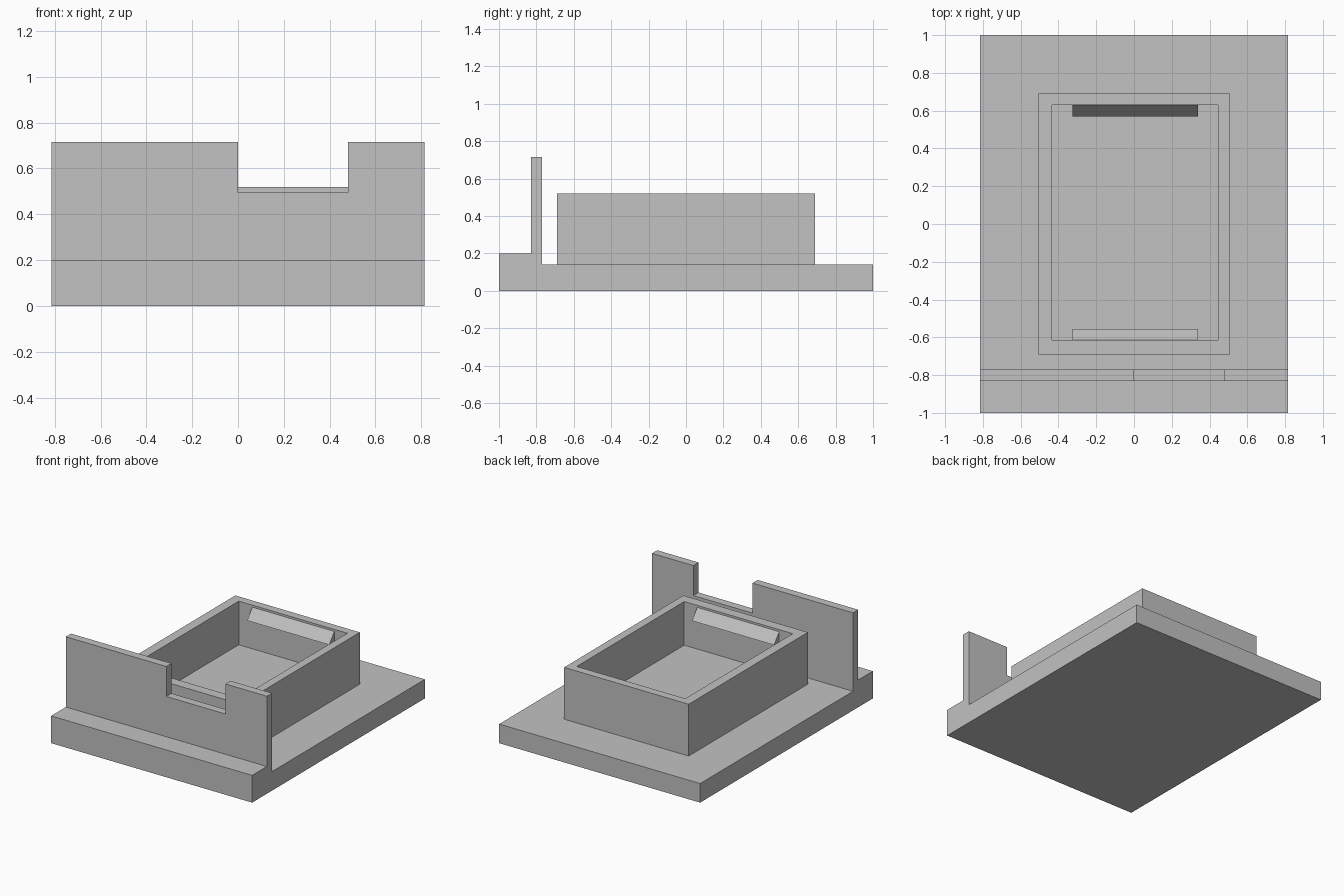
import bpy
import bmesh
from mathutils import Vector

default = bpy.data.objects.get("Cube")
if default:
    bpy.data.objects.remove(default, do_unlink=True)

grey = bpy.data.materials.new("plain_grey")
grey.use_nodes = True
colour = (0.54, 0.54, 0.54, 1)
grey.diffuse_color = colour
grey.node_tree.nodes["Principled BSDF"].inputs["Base Color"].default_value = colour


def finish(name, bm):
    """Turn a bmesh into a flat shaded grey object."""
    bmesh.ops.recalc_face_normals(bm, faces=bm.faces)
    mesh = bpy.data.meshes.new(name)
    bm.to_mesh(mesh)
    bm.free()
    mesh.materials.append(grey)
    obj = bpy.data.objects.new(name, mesh)
    bpy.context.collection.objects.link(obj)


def prism(name, points, sweep):
    """Sweep a closed outline along a vector."""
    bm = bmesh.new()
    face = bm.faces.new([bm.verts.new(p) for p in points])
    made = bmesh.ops.extrude_face_region(bm, geom=[face], use_keep_orig=True)["geom"]
    moved = [v for v in made if isinstance(v, bmesh.types.BMVert)]
    bmesh.ops.translate(bm, verts=moved, vec=Vector(sweep))
    finish(name, bm)


HALF_W = 0.815
WALL_FRONT, WALL_BACK = -0.83, -0.77
PLATE_TOP, STEP_TOP, RIM = 0.14, 0.2, 0.52

# Base plate with the raised step along the front
base = [(-1, 0), (1, 0), (1, PLATE_TOP), (WALL_FRONT, PLATE_TOP),
        (WALL_FRONT, STEP_TOP), (-1, STEP_TOP)]
prism("base_plate", [(-HALF_W, y, z) for y, z in base], (2 * HALF_W, 0, 0))

# Thin front wall with a notch in its top edge
wall = [(-HALF_W, PLATE_TOP), (HALF_W, PLATE_TOP), (HALF_W, 0.715), (0.48, 0.715),
        (0.48, 0.495), (0, 0.495), (0, 0.715), (-HALF_W, 0.715)]
prism("front_wall", [(x, WALL_FRONT, z) for x, z in wall],
      (0, WALL_BACK - WALL_FRONT, 0))

# Open tray: box whose top is inset to the inner outline and pushed down
OUT_X, OUT_Y = 0.505, 0.69
IN_X, IN_Y = (-0.435, 0.445), (-0.615, 0.63)
bm = bmesh.new()
bmesh.ops.create_cube(bm, size=1)
for v in bm.verts:
    v.co = (2 * OUT_X * v.co.x, 2 * OUT_Y * v.co.y, RIM if v.co.z > 0 else PLATE_TOP)
bm.normal_update()
top = max(bm.faces, key=lambda f: f.calc_center_median().z)
bmesh.ops.inset_individual(bm, faces=[top], thickness=0.05)
for v in top.verts:
    v.co.x = IN_X[v.co.x > 0]
    v.co.y = IN_Y[v.co.y > 0]
floor = bmesh.ops.extrude_discrete_faces(bm, faces=[top])["faces"][0]
for v in floor.verts:
    v.co.z = STEP_TOP
finish("tray", bm)

# Sloped catches on the inner front and back of the tray
for name, wall_y, inward in (("front_catch", IN_Y[0], 1), ("back_catch", IN_Y[1], -1)):
    tip = wall_y + 0.06 * inward
    outline = [(wall_y, 0.505), (tip, 0.43), (wall_y, 0.43)]
    prism(name, [(-0.325, y, z) for y, z in outline], (0.665, 0, 0))
